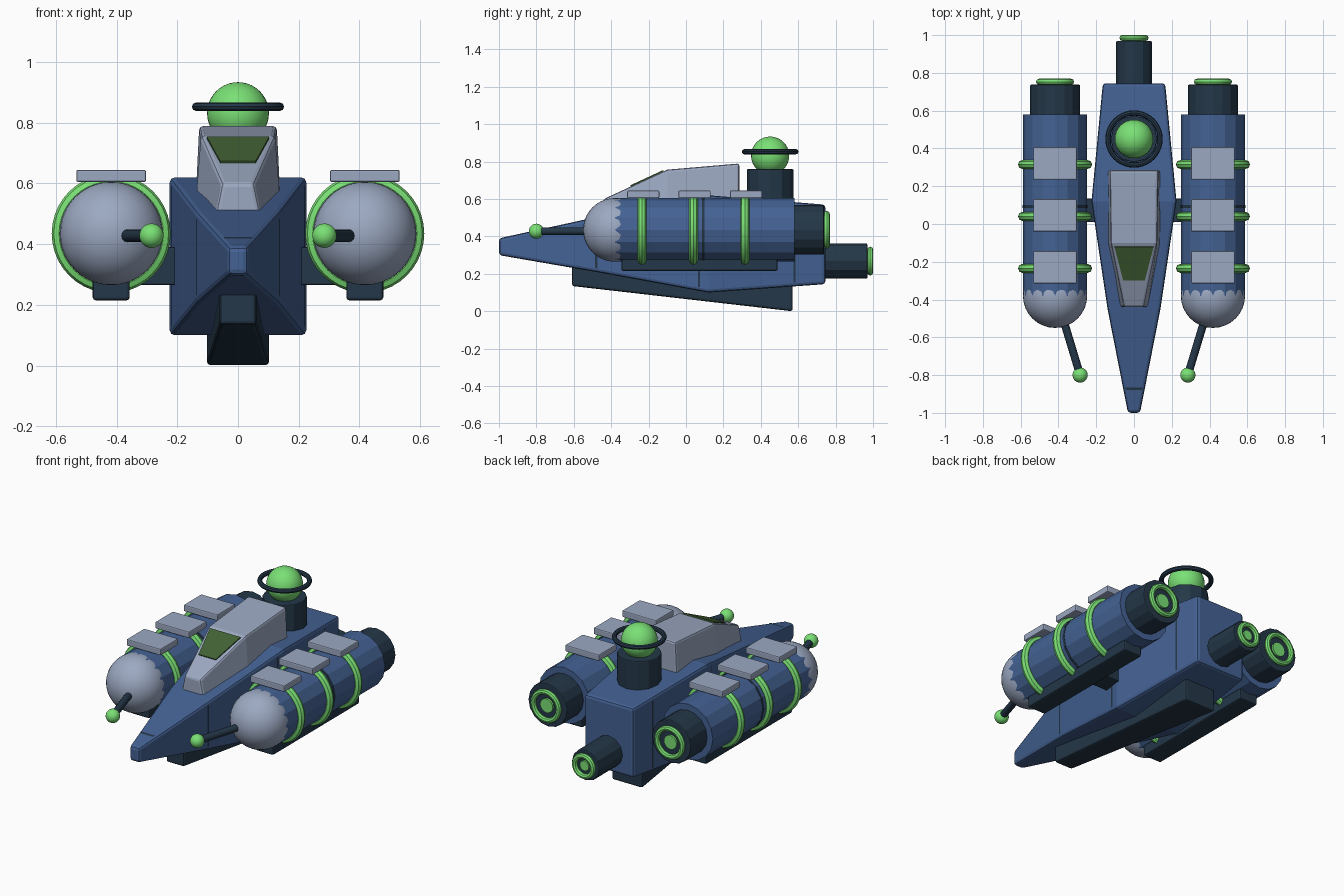
import bpy, bmesh, math
from mathutils import Matrix, Vector

if "Cube" in bpy.data.objects:
    bpy.data.objects.remove(bpy.data.objects["Cube"])


def material(name, r, g, b):
    m = bpy.data.materials.new(name)
    lin = [((c / 255 + 0.055) / 1.055) ** 2.4 for c in (r, g, b)]
    m.diffuse_color = (*lin, 1)
    m.use_nodes = True
    m.node_tree.nodes["Principled BSDF"].inputs["Base Color"].default_value = m.diffuse_color
    return m


BLUE = material("hull_blue", 68, 98, 148)
GREY = material("pale_grey", 156, 169, 194)
DARK = material("dark_slate", 36, 55, 72)
GREEN = material("bright_green", 122, 224, 117)
GLASS = material("dark_green_glass", 66, 98, 52)


def finish(name, bm, mat, bevel=0, smooth=False):
    bmesh.ops.recalc_face_normals(bm, faces=bm.faces)
    me = bpy.data.meshes.new(name)
    bm.to_mesh(me)
    bm.free()
    me.materials.append(mat)
    if smooth:
        me.shade_smooth()
        me.set_sharp_from_angle(angle=math.radians(40))
    ob = bpy.data.objects.new(name, me)
    bpy.context.collection.objects.link(ob)
    if bevel:
        mod = ob.modifiers.new("bevel", "BEVEL")
        mod.width, mod.segments = bevel, 2
        mod.limit_method, mod.angle_limit = "ANGLE", math.radians(30)
    return ob


def loft(name, sections, mat, bevel=0):
    """Sections along y: (y, half width low, half width high, z low, z high)."""
    bm = bmesh.new()
    rings = [[bm.verts.new(p) for p in ((-a, y, z0), (a, y, z0), (b, y, z1), (-b, y, z1))]
             for y, a, b, z0, z1 in sections]
    for r, q in zip(rings, rings[1:]):
        for i in range(4):
            j = (i + 1) % 4
            bm.faces.new((r[i], r[j], q[j], q[i]))
    bm.faces.new(rings[0])
    bm.faces.new(rings[-1])
    return finish(name, bm, mat, bevel)


def box(name, lo, hi, mat, bevel=0.006):
    lo, hi = Vector(lo), Vector(hi)
    bm = bmesh.new()
    bmesh.ops.create_cube(bm, size=1, matrix=Matrix.Translation((lo + hi) / 2)
                          @ Matrix.Diagonal((*(hi - lo), 1)))
    return finish(name, bm, mat, bevel)


def rod(name, p, q, r, mat, sides=16, bevel=0, smooth=False):
    p, q = Vector(p), Vector(q)
    d = q - p
    bm = bmesh.new()
    bmesh.ops.create_cone(bm, cap_ends=True, segments=sides, radius1=r, radius2=r, depth=d.length,
                          matrix=Matrix.Translation((p + q) / 2) @ d.to_track_quat("Z", "Y").to_matrix().to_4x4())
    return finish(name, bm, mat, bevel, smooth)


def ball(name, c, r, mat):
    bm = bmesh.new()
    bmesh.ops.create_uvsphere(bm, u_segments=32, v_segments=20, radius=r, matrix=Matrix.Translation(c))
    return finish(name, bm, mat, smooth=True)


def ring(name, c, major, minor, mat, axis="Y", n=40, m=8):
    bm = bmesh.new()
    rows = []
    for i in range(n):
        a = 2 * math.pi * i / n
        row = []
        for k in range(m):
            b = 2 * math.pi * k / m
            rad, h = major + minor * math.cos(b), minor * math.sin(b)
            u, v = rad * math.cos(a), rad * math.sin(a)
            row.append(bm.verts.new(Vector(c) + Vector((u, h, v) if axis == "Y" else (u, v, h))))
        rows.append(row)
    for i in range(n):
        for k in range(m):
            r, q, k2 = rows[i], rows[(i + 1) % n], (k + 1) % m
            bm.faces.new((r[k], r[k2], q[k2], q[k]))
    return finish(name, bm, mat, smooth=True)


def thruster(name, x, z, y0, y1, r, glow, sides):
    """Dark nozzle with a glowing ring and a glowing core."""
    rod(name + "_nozzle", (x, y0, z), (x, y1, z), r, DARK, sides, 0.006)
    ring(name + "_glow_ring", (x, y1 + 0.015, z), glow, 0.016, GREEN)
    rod(name + "_glow_core", (x, y1 - 0.01, z), (x, y1 + 0.012, z), glow * 0.5, GREEN, 16)


# central hull and keel
HULL = [(-1, .032, .032, .30, .39), (-.45, .14, .14, .205, .51),
        (.12, .225, .225, .10, .62), (.745, .165, .165, .145, .57)]
loft("hull", HULL, BLUE, 0.016)
loft("keel", [(-.61, .06, .06, .135, .25), (.57, .103, .103, 0, .15)], DARK, 0.012)


# thin seam strips on the hull
def hull_at(y):
    for s, t in zip(HULL, HULL[1:]):
        if s[0] <= y <= t[0]:
            f = (y - s[0]) / (t[0] - s[0])
            return [u + (v - u) * f for u, v in zip(s, t)]


for i, y in enumerate((-.48, .07, .58)):
    for s in (-1, 1):
        bm = bmesh.new()
        a, b = hull_at(y - .006), hull_at(y + .006)
        bm.faces.new([bm.verts.new((s * (h[1] + .002), h[0], z)) for h, z in
                      ((a, a[3] + .02), (b, b[3] + .02), (b, b[4] - .02), (a, a[4] - .02))])
        finish(f"hull_seam_{i}", bm, DARK)
a, b = hull_at(-.88), hull_at(-.865)
bm = bmesh.new()
bm.faces.new([bm.verts.new((s * (h[1] - .012), h[0], h[4] + .002)) for s, h in
              ((-1, a), (1, a), (1, b), (-1, b))])
finish("nose_seam", bm, DARK)

# cockpit and its window plate on the sloping front
loft("cockpit", [(-.44, .075, .052, .49, .60), (-.10, .142, .122, .50, .757),
                 (.285, .142, .128, .50, .79)], GREY, 0.012)
bm = bmesh.new()
slope = Vector((0, -.157, .34)).normalized()
quad = [Vector(p) for p in ((-.058, -.295, .667), (.058, -.295, .667),
                            (.103, -.12, .748), (-.103, -.12, .748))]
low = [bm.verts.new(p - slope * .002) for p in quad]
top = [bm.verts.new(p + slope * .007) for p in quad]
bm.faces.new(top)
bm.faces.new(low)
for i in range(4):
    j = (i + 1) % 4
    bm.faces.new((low[i], low[j], top[j], top[i]))
finish("cockpit_window", bm, GLASS)

# dome turret
rod("turret_base", (0, .45, .54), (0, .45, .76), .125, DARK, 12, 0.006)
ball("turret_dome", (0, .45, .832), .102, GREEN)
ring("turret_halo", (0, .45, .853), .138, .014, DARK, "Z")

# rear engine
thruster("main_engine", 0, .268, .70, .97, .094, .061, 12)

# side pods, mirrored
Z = .435
for s, side in ((-1, "left"), (1, "right")):
    x = s * .418
    rod(side + "_pod_body", (x, -.38, Z), (x, .58, Z), .17, BLUE, 16)
    ball(side + "_pod_nose", (x, -.38, Z), .17, GREY)
    thruster(side + "_pod_engine", x, Z, .56, .738, .132, .085, 16)
    rod(side + "_pod_seam", (x, .085, Z), (x, .1, Z), .172, DARK, 16)
    for i, y in enumerate((-.235, .04, .315)):
        ring(f"{side}_pod_band_{i}", (x, y, Z), .172, .024, GREEN)
        box(f"{side}_top_plate_{i}", (x - .115, y - .08, .605), (x + .115, y + .092, .645), GREY)
    box(side + "_pod_rail", (x - .061, -.345, .215), (x + .061, .49, .30), DARK, 0.01)
    # strut joining the pod to the hull
    box(side + "_strut", (min(s * .15, s * .36), .01, .265), (max(s * .15, s * .36), .135, .39), DARK)
    # angled gun with a round tip
    rod(side + "_gun_barrel", (s * .388, -.46, .428), (s * .285, -.80, .428), .021, DARK, 12, smooth=True)
    ball(side + "_gun_tip", (s * .285, -.80, .428), .04, GREEN)
